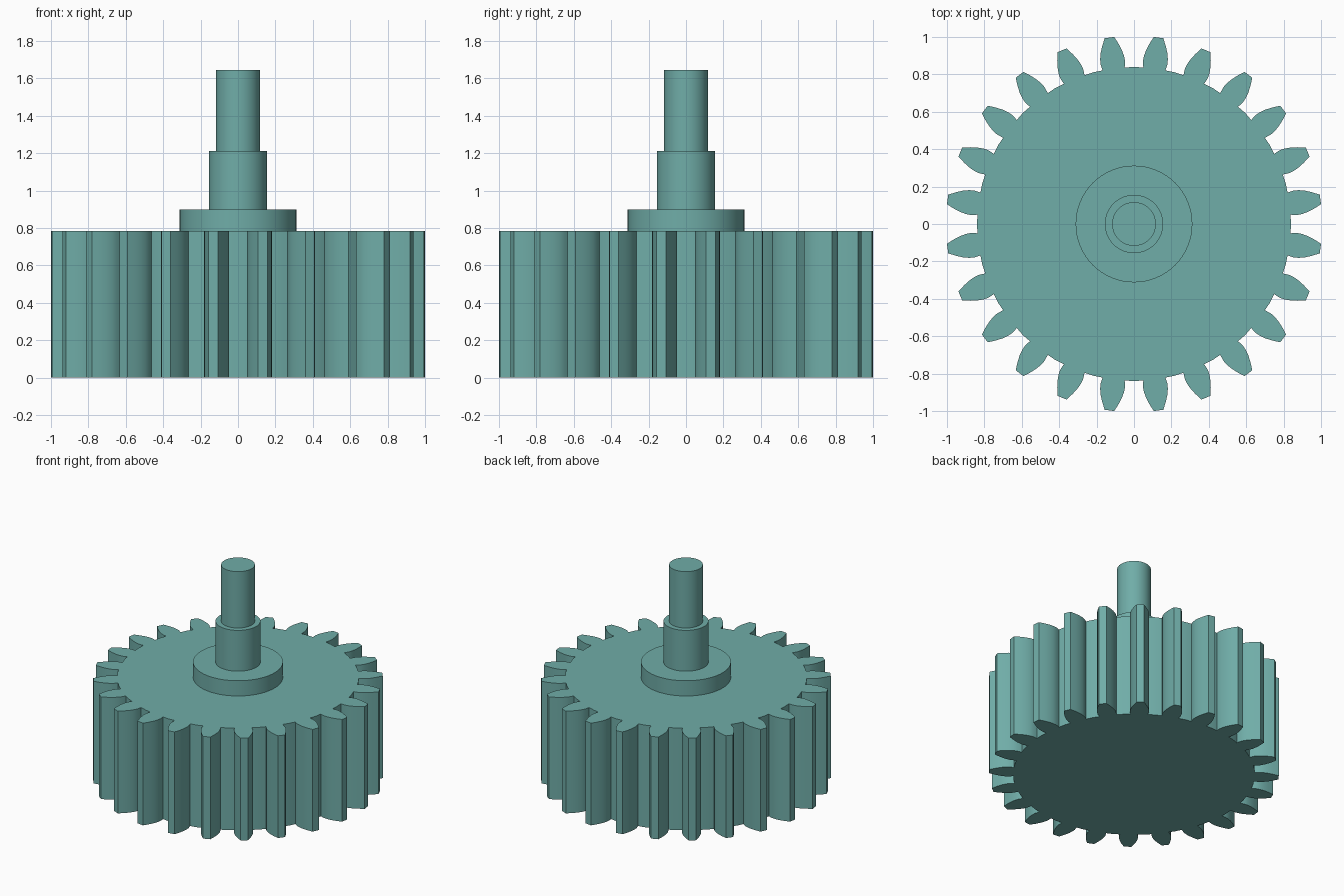
import bpy, bmesh, math

if "Cube" in bpy.data.objects:
    bpy.data.objects.remove(bpy.data.objects["Cube"])

TEETH = 24
GEAR_HEIGHT = 0.783

teal = bpy.data.materials.new("muted_teal")
teal.diffuse_color = (0.162, 0.418, 0.392, 1.0)
teal.use_nodes = True
teal.node_tree.nodes["Principled BSDF"].inputs["Base Color"].default_value = teal.diffuse_color


def prism(name, outline, z0, z1, angle):
    """Extrude a closed outline from z0 to z1, rounding only soft edges."""
    bm = bmesh.new()
    base = bm.faces.new([bm.verts.new((x, y, z0)) for x, y in outline])
    side = bmesh.ops.extrude_face_region(bm, geom=[base], use_keep_orig=True)
    top = [v for v in side["geom"] if isinstance(v, bmesh.types.BMVert)]
    bmesh.ops.translate(bm, verts=top, vec=(0, 0, z1 - z0))
    bmesh.ops.recalc_face_normals(bm, faces=bm.faces)
    mesh = bpy.data.meshes.new(name)
    bm.to_mesh(mesh)
    bm.free()
    mesh.materials.append(teal)
    obj = bpy.data.objects.new(name, mesh)
    bpy.context.collection.objects.link(obj)
    bpy.ops.object.select_all(action='DESELECT')
    obj.select_set(True)
    bpy.context.view_layer.objects.active = obj
    bpy.ops.object.shade_smooth_by_angle(angle=math.radians(angle))
    return obj


def polar(radius, degrees):
    a = math.radians(degrees)
    return radius * math.cos(a), radius * math.sin(a)


# Tooth flank from root to tip: radius, half angle in degrees
flank = [(0.838, 4.1), (0.872, 4.35), (0.90, 4.1), (0.93, 3.56),
         (0.965, 2.67), (1.0055, 1.47)]
pitch = 360 / TEETH
gear_outline = []
for i in range(TEETH):
    mid = (i + 0.5) * pitch
    gear_outline.append(polar(0.84, mid - pitch / 2))
    gear_outline += [polar(r, mid - h) for r, h in flank]
    gear_outline += [polar(r, mid + h) for r, h in reversed(flank)]

# Wide toothed wheel
prism("spur_gear", gear_outline, 0.0, GEAR_HEIGHT, 20)

# Stepped shaft: collar, shoulder and narrow end
for name, radius, z0, z1 in [("collar", 0.312, GEAR_HEIGHT, 0.90),
                             ("shaft_shoulder", 0.156, 0.90, 1.213),
                             ("shaft_end", 0.117, 1.213, 1.645)]:
    circle = [polar(radius, i * 360 / 64) for i in range(64)]
    prism(name, circle, z0, z1, 30)
